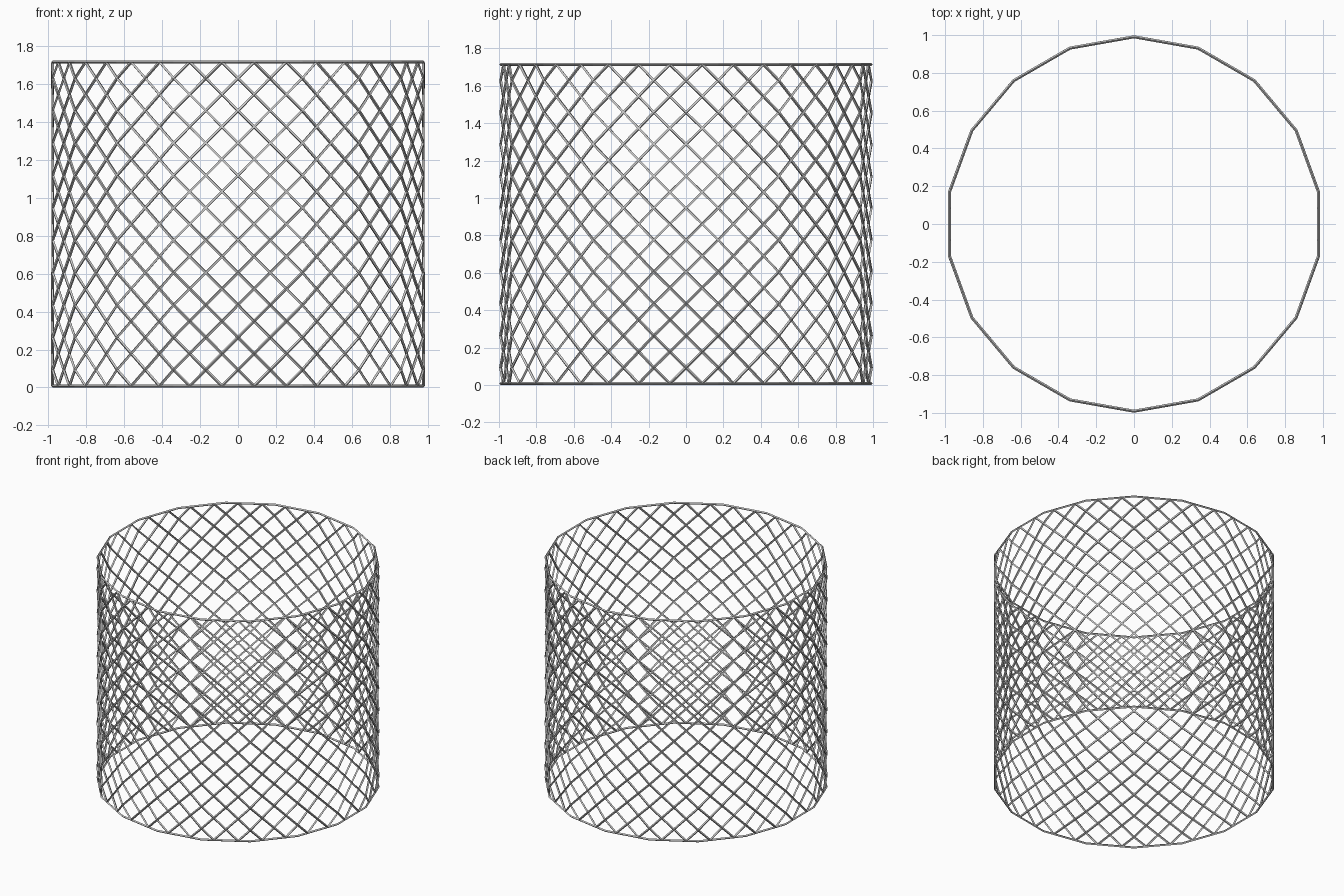
import bpy, math

if "Cube" in bpy.data.objects:
    bpy.data.objects.remove(bpy.data.objects["Cube"])

SIDES = 18          # flat facets around the drum
ROWS = 10           # diamonds in height
R = 0.991           # centreline radius
BAR = 0.008         # bar half-thickness
Z0, Z1 = BAR, 1.714  # centreline heights of the two rims


def on_facets(u, z):
    """Point on the 18-gon wall, u measured in facets (whole u = corner)."""
    s, f = math.floor(u), u - math.floor(u)
    a, b = (math.radians(-90 + 360 / SIDES * k) for k in (s, s + 1))
    return (R * ((1 - f) * math.cos(a) + f * math.cos(b)),
            R * ((1 - f) * math.sin(a) + f * math.sin(b)), z)


def bars(name, paths, cyclic=False):
    """Thin four-sided bars along straight-segment paths."""
    curve = bpy.data.curves.new(name, 'CURVE')
    curve.dimensions = '3D'
    curve.bevel_depth = BAR
    curve.bevel_resolution = 0
    curve.use_fill_caps = True
    for path in paths:
        spline = curve.splines.new('POLY')
        spline.points.add(len(path) - 1)
        for p, co in zip(spline.points, path):
            p.co = (*co, 1)
        spline.use_cyclic_u = cyclic
        spline.use_smooth = False
    obj = bpy.data.objects.new(name, curve)
    bpy.context.collection.objects.link(obj)
    return obj


def diagonal(start, direction):
    """One bar climbing from the bottom rim to the top, bent at each corner."""
    span = ROWS / 2                       # facets crossed on the way up
    stops = [0] + [k + 0.25 for k in range(int(span))] + [span]
    return [on_facets(start + direction * t, Z0 + (Z1 - Z0) * t / span)
            for t in (stops if (start * 4 + direction) % 4 == 0
                      else [0] + [k + 0.75 for k in range(int(span))] + [span])]


# bars start a quarter facet either side of every corner
starts = [0.25 + 0.5 * k for k in range(SIDES * 2)]
bars("right_leaning_bars", [diagonal(u, 1) for u in starts])
bars("left_leaning_bars", [diagonal(u, -1) for u in starts])

# rims, with a bend at each corner
bars("bottom_rim", [[on_facets(k, Z0) for k in range(SIDES)]], cyclic=True)
bars("top_rim", [[on_facets(k, Z1) for k in range(SIDES)]], cyclic=True)
